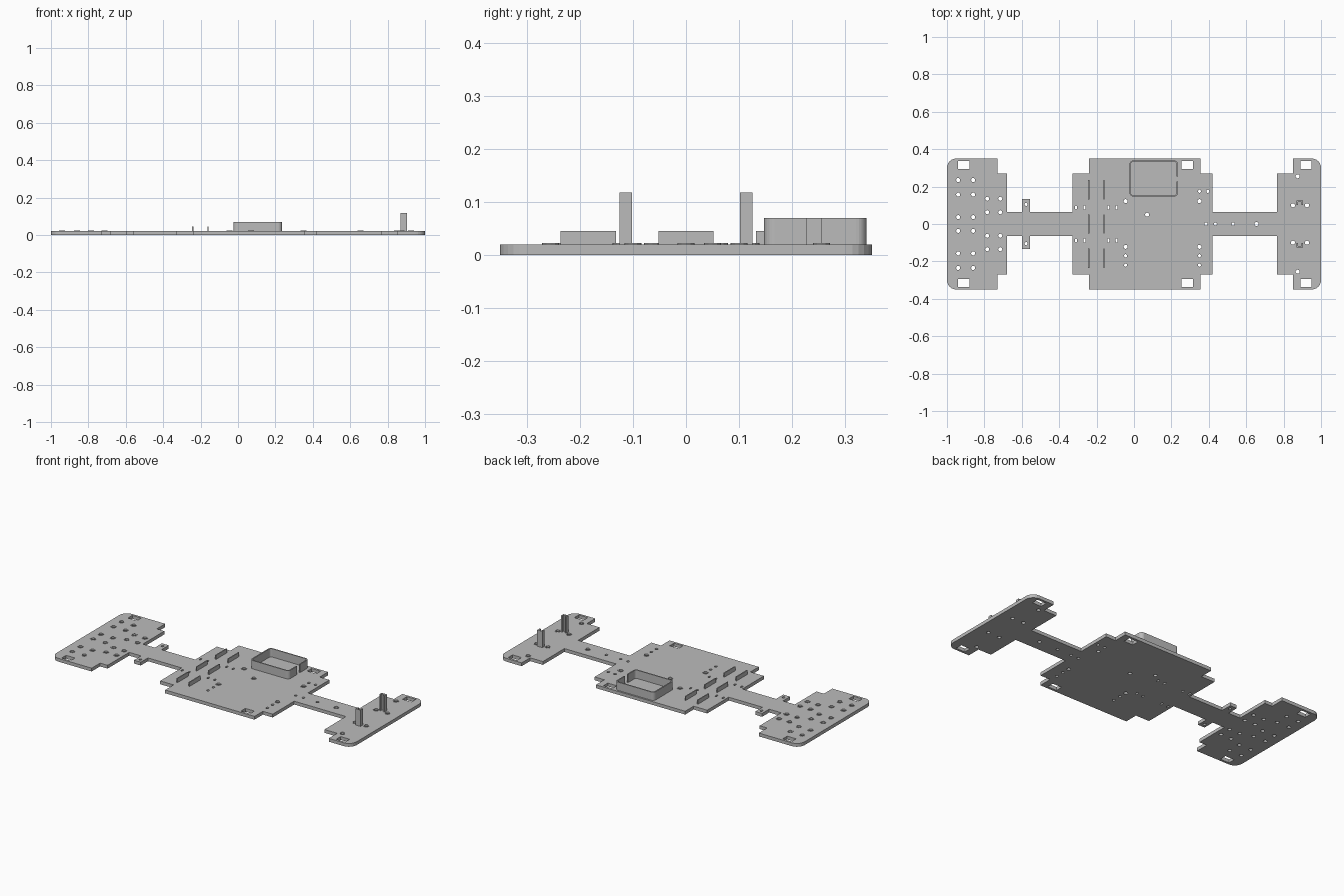
import bpy
from math import cos, sin, pi

if "Cube" in bpy.data.objects:
    bpy.data.objects.remove(bpy.data.objects["Cube"], do_unlink=True)

gray = bpy.data.materials.new("light gray")
gray.use_nodes = True
GRAY = (0.5, 0.5, 0.5, 1)
gray.diffuse_color = GRAY
gray.node_tree.nodes["Principled BSDF"].inputs["Base Color"].default_value = GRAY

TOP = 0.02  # upper face of the base plate


def flat_part(name, loops, z0, z1):
    """Extrude closed 2D loops (inner loops become holes) from z0 to z1."""
    cu = bpy.data.curves.new(name + "_profile", 'CURVE')
    cu.dimensions = '2D'
    cu.fill_mode = 'BOTH'
    cu.extrude = (z1 - z0) / 2
    for loop in loops:
        sp = cu.splines.new('POLY')
        sp.points.add(len(loop) - 1)
        for p, (x, y) in zip(sp.points, loop):
            p.co = (x, y, 0, 1)
        sp.use_cyclic_u = True
    tmp = bpy.data.objects.new(name + "_profile", cu)
    bpy.context.collection.objects.link(tmp)
    dg = bpy.context.evaluated_depsgraph_get()
    me = bpy.data.meshes.new_from_object(tmp.evaluated_get(dg))
    bpy.data.objects.remove(tmp, do_unlink=True)
    me.name = name
    me.materials.clear()
    me.materials.append(gray)
    for p in me.polygons:
        p.use_smooth = False
        p.material_index = 0
    ob = bpy.data.objects.new(name, me)
    ob.location.z = (z0 + z1) / 2
    bpy.context.collection.objects.link(ob)
    return ob


def ellipse(x, y, rx, ry, n=12):
    return [(x + rx * cos(2 * pi * i / n), y + ry * sin(2 * pi * i / n)) for i in range(n)]


def rect(x, y, w, h):
    return [(x - w / 2, y - h / 2), (x + w / 2, y - h / 2),
            (x + w / 2, y + h / 2), (x - w / 2, y + h / 2)]


def arc(x, y, r, a0, a1, n=6):
    angles = [a0 + (a1 - a0) * i / n for i in range(n + 1)]
    return [(x + r * cos(a), y + r * sin(a)) for a in angles]


# Outline: stepped upper edge from left to right, mirrored for the lower edge
steps = [(-0.73, 0.35), (-0.68, 0.27), (-0.6, 0.065), (-0.555, 0.133), (-0.33, 0.065),
         (-0.24, 0.27), (0.355, 0.35), (0.42, 0.27), (0.765, 0.065), (0.85, 0.27)]
R = 0.05
upper = arc(-1 + R, 0.35 - R, R, pi, pi / 2)
for i, (x, y) in enumerate(steps):
    upper.append((x, y))
    upper.append((x, steps[i + 1][1] if i + 1 < len(steps) else 0.35))
upper += arc(1 - R, 0.35 - R, R, pi / 2, 0)
outline = upper + [(x, -y) for x, y in reversed(upper)]


def both(points):
    return [(x, s * y) for x, y in points for s in (1, -1)]


# Screw holes with raised rims
screws = both([(x, y) for x in (-0.94, -0.86) for y in (0.235, 0.157, 0.037)])
screws += both([(x, y) for x in (-0.785, -0.715) for y in (0.135, 0.063)])
screws += both([(-0.045, 0.122), (0.35, 0.122), (0.875, 0.255), (0.85, 0.1), (0.925, 0.1)])
screws += [(0.07, 0.05), (0.655, 0)]

# Small plain holes
pins = both([(-0.577, 0.105)])
pins += [(x, y) for x in (-0.045, 0.35) for y in (-0.17, -0.22)]
pins += [(0.35, 0.175), (0.395, 0.175), (0.385, 0), (0.435, 0), (0.53, 0)]
ovals = both([(x, 0.088) for x in (-0.31, -0.265, -0.137, -0.093)])

# Rectangular strap slots
slots = both([(x, 0.315) for x in (-0.91, 0.285, 0.92)])

holes = [ellipse(x, y, 0.011, 0.011) for x, y in screws]
holes += [ellipse(x, y, 0.008, 0.009) for x, y in pins]
holes += [ellipse(x, y, 0.006, 0.011) for x, y in ovals]
holes += [rect(x, y, 0.06, 0.042) for x, y in slots]
flat_part("base_plate", [outline] + holes, 0, TOP)

rims = []
for x, y in screws:
    rims += [ellipse(x, y, 0.016, 0.016), ellipse(x, y, 0.011, 0.011)]
flat_part("screw_rims", rims, TOP, TOP + 0.0025)

# Thin upright holder walls in two rows
for row, x in (("left", -0.16), ("right", -0.242)):
    for place, y in (("back", 0.184), ("middle", 0), ("front", -0.184)):
        flat_part(f"holder_wall_{row}_{place}", [rect(x, y, 0.006, 0.104)], TOP, 0.045)

# Open tray with rounded corners and a cable gap in its left wall
x0, x1, y0, y1 = -0.024, 0.235, 0.147, 0.34


def tray_path(inset):
    r = 0.02 - inset
    cx0, cx1, cy0, cy1 = x0 + 0.02, x1 - 0.02, y0 + 0.02, y1 - 0.02
    return ([(x1 - inset, 0.255)] + arc(cx1, cy1, r, 0, pi / 2)
            + arc(cx0, cy1, r, pi / 2, pi) + arc(cx0, cy0, r, pi, 1.5 * pi)
            + arc(cx1, cy0, r, 1.5 * pi, 2 * pi) + [(x1 - inset, 0.228)])


flat_part("tray_wall", [tray_path(0) + tray_path(0.007)[::-1]], TOP, 0.07)

# Tall channel posts, open toward the middle
for name, s in (("back", 1), ("front", -1)):
    a, b, t = 0.87, 0.904, 0.008
    channel = [(a, 0.102), (a, 0.125), (b, 0.125), (b, 0.102),
               (b - t, 0.102), (b - t, 0.117), (a + t, 0.117), (a + t, 0.102)]
    flat_part("channel_post_" + name, [[(x, s * y) for x, y in channel]], TOP, 0.118)
